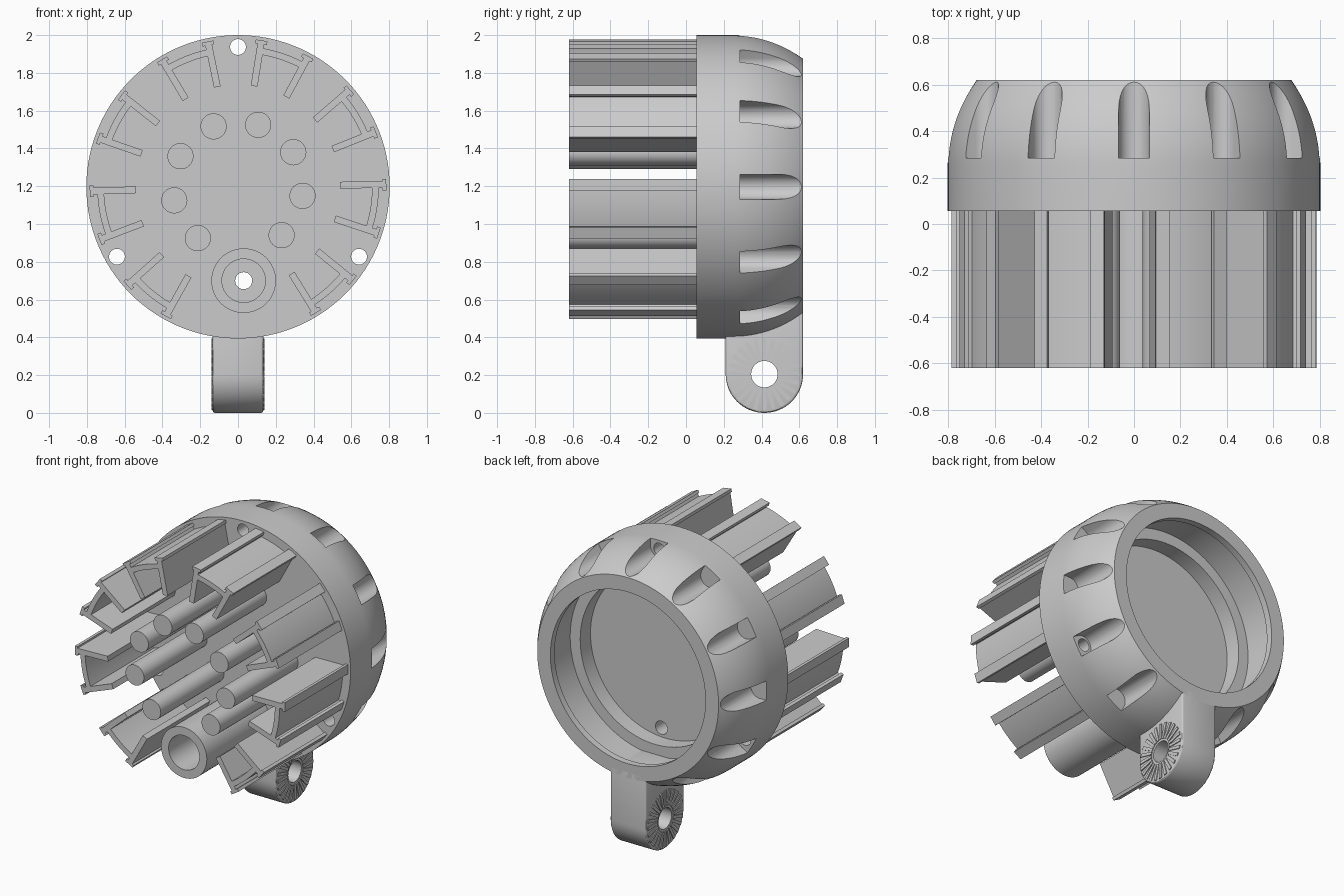
import bpy, bmesh
from math import sin, cos, pi, radians, sqrt

if "Cube" in bpy.data.objects:
    bpy.data.objects.remove(bpy.data.objects["Cube"])

CZ = 1.197              # height of the housing axis
FRONT, END = 0.055, -0.62


def finish(name, bm):
    bmesh.ops.remove_doubles(bm, verts=bm.verts, dist=1e-5)
    bmesh.ops.recalc_face_normals(bm, faces=bm.faces)
    me = bpy.data.meshes.new(name)
    bm.to_mesh(me)
    bm.free()
    ob = bpy.data.objects.new(name, me)
    bpy.context.collection.objects.link(ob)
    return ob


def activate(ob):
    bpy.ops.object.select_all(action='DESELECT')
    ob.select_set(True)
    bpy.context.view_layer.objects.active = ob


def smooth(ob):
    activate(ob)
    bpy.ops.object.shade_smooth_by_angle(angle=radians(30))


def add_prism(bm, pts, a, b, axis='y'):
    """Extrude an outline: (x, z) along y, or (y, z) along x."""
    def place(p, t):
        return (p[0], t, p[1]) if axis == 'y' else (t, p[0], p[1])
    lo = [bm.verts.new(place(p, a)) for p in pts]
    hi = [bm.verts.new(place(p, b)) for p in pts]
    bm.faces.new(lo)
    bm.faces.new(hi[::-1])
    n = len(pts)
    for i in range(n):
        j = (i + 1) % n
        bm.faces.new((lo[i], hi[i], hi[j], lo[j]))


def lathe(name, profile, cx, cz, steps, closed=False):
    """Spin an (r, y) profile around a y-parallel axis."""
    bm = bmesh.new()
    vs = [bm.verts.new((cx + r, y, cz)) for r, y in profile]
    es = [bm.edges.new(p) for p in zip(vs, vs[1:])]
    if closed:
        es.append(bm.edges.new((vs[-1], vs[0])))
    bmesh.ops.spin(bm, geom=vs + es, cent=(cx, 0, cz), axis=(0, 1, 0),
                   angle=2 * pi, steps=steps)
    return finish(name, bm)


def circle(cx, cz, r, n=24):
    return [(cx + r * cos(2 * pi * i / n), cz + r * sin(2 * pi * i / n)) for i in range(n)]


def polar(r, deg):
    return r * cos(radians(deg)), CZ + r * sin(radians(deg))


def turn(pts, deg):
    """Place a local outline (radial direction = up) at an angle on the housing."""
    a = radians(deg - 90)
    return [(x * cos(a) - y * sin(a), CZ + x * sin(a) + y * cos(a)) for x, y in pts]


def cut(ob, bm):
    cutter = finish("cutter", bm)
    cutter.hide_render = True
    mod = ob.modifiers.new("cut", 'BOOLEAN')
    mod.operation, mod.solver, mod.object = 'DIFFERENCE', 'EXACT', cutter
    activate(ob)
    bpy.ops.object.modifier_apply(modifier=mod.name)
    bpy.data.objects.remove(cutter)


# Housing: cup with a domed outer wall and a stepped cavity at the back
arc = [(0.803 - 0.61 + sqrt(0.61**2 - (0.37 * i / 12)**2), 0.25 + 0.37 * i / 12)
       for i in range(13)]
profile = [(0, FRONT), (0.803, FRONT)] + arc + [
    (0.58, 0.62), (0.58, 0.575), (0.635, 0.575), (0.635, 0.33),
    (0.56, 0.33), (0.56, 0.22), (0, 0.22)]
housing = lathe("housing", profile, 0, CZ, 120)

# Grip slots every 30 degrees, except where the lug sits
slot = [(0.066 * cos(pi + pi * i / 14), 0.75 + 0.066 * sin(pi + pi * i / 14)) for i in range(15)]
slot += [(0.066, 0.9), (-0.066, 0.9)]
bm = bmesh.new()
for k in range(12):
    if k != 9:
        add_prism(bm, turn(slot, 30 * k), 0.285, 0.8)
cut(housing, bm)

# Screw holes and cable hole
bm = bmesh.new()
for deg in (90, 210, 330):
    add_prism(bm, circle(*polar(0.74, deg), 0.042), -0.1, 0.4)
add_prism(bm, circle(0.03, 0.70, 0.045), -0.1, 0.3)
cut(housing, bm)
smooth(housing)

# Contact rods and channel brackets in nine places; the ninth holds the tube
A = radians(9.6)


def arm(r, o):
    return r * sin(A) + o * cos(A), r * cos(A) - o * sin(A)


def bracket_arc(r):
    end = A - 0.018 / r
    return [(r * sin(end * i / 6), r * cos(end * i / 6)) for i in range(7)]


half = bracket_arc(0.745) + [arm(*p) for p in (
    (0.765, -0.018), (0.765, -0.032), (0.785, -0.032), (0.785, 0.03), (0.765, 0.03),
    (0.765, 0.018), (0.54, 0.018), (0.54, -0.018))] + bracket_arc(0.71)[::-1]
outline = half + [(-x, y) for x, y in half[-2:0:-1]]

for k in range(9):
    if k == 5:
        continue
    bm = bmesh.new()
    add_prism(bm, turn(outline, 71.3 + 40 * k), END, FRONT + 0.01)
    smooth(finish("channel_bracket", bm))
    bm = bmesh.new()
    add_prism(bm, circle(*polar(0.345, 72 + 40 * k), 0.069, 40), END, FRONT + 0.01)
    smooth(finish("contact_rod", bm))

tube = lathe("cable_tube", [(0.171, END), (0.171, FRONT + 0.01), (0.115, FRONT + 0.01),
                            (0.115, END)], 0.03, 0.70, 48, closed=True)
smooth(tube)

# Mounting lug with a rounded end and a cross hole
LY, LZ, LR = 0.415, 0.205, 0.205
lug_outline = [(LY + LR * cos(pi + pi * i / 32), LZ + LR * sin(pi + pi * i / 32))
               for i in range(33)] + [(LY + LR, 0.57), (LY - LR, 0.57)]
bm = bmesh.new()
add_prism(bm, lug_outline, -0.134, 0.134, 'x')
lug = finish("mounting_lug", bm)
bev = lug.modifiers.new("bevel", 'BEVEL')
bev.width, bev.segments, bev.limit_method = 0.012, 3, 'ANGLE'
bev.angle_limit = radians(40)
activate(lug)
bpy.ops.object.modifier_apply(modifier=bev.name)
bm = bmesh.new()
add_prism(bm, circle(LY, LZ, 0.07, 40), -0.3, 0.3, 'x')
cut(lug, bm)
smooth(lug)

# Radial locking ribs on both lug faces
bm = bmesh.new()
for side in (-1, 1):
    for k in range(24):
        c, s = cos(2 * pi * k / 24), sin(2 * pi * k / 24)
        rib = [(LY + r * c - o * s, LZ + r * s + o * c)
               for r, o in ((0.085, -0.009), (0.19, -0.011), (0.19, 0.011), (0.085, 0.009))]
        add_prism(bm, rib, side * 0.13, side * 0.14, 'x')
finish("lug_ribs", bm)
